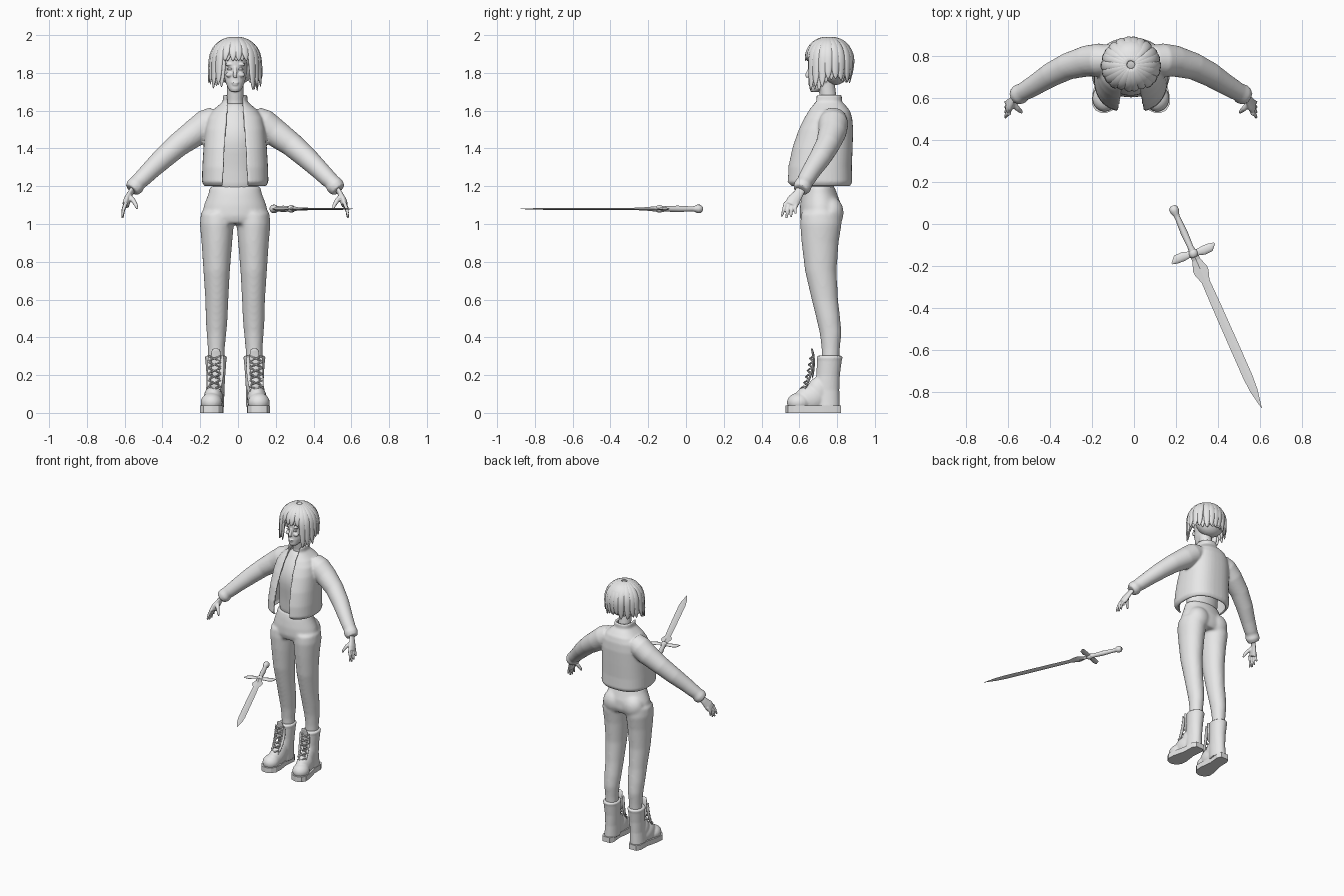
import bpy, bmesh, math, random
from mathutils import Vector, Matrix

random.seed(4)
if "Cube" in bpy.data.objects:
    bpy.data.objects.remove(bpy.data.objects["Cube"], do_unlink=True)

CX = -0.015                      # the figure's own centre line
grey = bpy.data.materials.new("plain_grey")
grey.use_nodes = True
COLOUR = (0.8, 0.8, 0.8, 1)
grey.diffuse_color = COLOUR
grey.node_tree.nodes["Principled BSDF"].inputs["Base Color"].default_value = COLOUR


def finish(name, bm, voxel=0, smooth=0, subsurf=0, shift=CX, angle=50):
    """Turn a bmesh into a shaded object, optionally fused into one skin."""
    bmesh.ops.recalc_face_normals(bm, faces=bm.faces)
    mesh = bpy.data.meshes.new(name)
    bm.to_mesh(mesh)
    bm.free()
    mesh.materials.append(grey)
    ob = bpy.data.objects.new(name, mesh)
    bpy.context.collection.objects.link(ob)
    ob.location.x = shift
    if subsurf:
        ob.modifiers.new("round", "SUBSURF").levels = subsurf
        ob.modifiers["round"].render_levels = subsurf
    if voxel:
        fuse = ob.modifiers.new("fuse", "REMESH")
        fuse.mode = "VOXEL"
        fuse.voxel_size = voxel
        fuse.use_smooth_shade = True
    if smooth:
        relax = ob.modifiers.new("relax", "SMOOTH")
        relax.iterations = smooth
    if voxel or subsurf:
        mesh.polygons.foreach_set("use_smooth", [True] * len(mesh.polygons))
    else:
        bpy.ops.object.select_all(action="DESELECT")
        ob.select_set(True)
        bpy.context.view_layer.objects.active = ob
        bpy.ops.object.shade_smooth_by_angle(angle=math.radians(angle))
    return ob


def loft(bm, rings):
    """Skin a list of equal closed rings and cap both ends."""
    rows = [[bm.verts.new(p) for p in ring] for ring in rings]
    n = len(rows[0])
    for a, b in zip(rows, rows[1:]):
        for i in range(n):
            j = (i + 1) % n
            bm.faces.new((a[i], a[j], b[j], b[i]))
    bm.faces.new(rows[0][::-1])
    bm.faces.new(rows[-1])


def stack(bm, rows, x=0, n=24):
    """Horizontal ovals: (z, half width, front y, back y[, x])."""
    rings = []
    for z, rx, yf, yb, *off in rows:
        cx = off[0] if off else x
        rings.append([Vector((cx + rx * math.cos(t), (yf + yb) / 2 + (yb - yf) / 2 * math.sin(t), z))
                      for t in (math.tau * i / n for i in range(n))])
    loft(bm, rings)


def tube(bm, path, radii, hint=(0, 0, 1), flat=1, n=12):
    """Tube along a path; hint (vector or function) sets the thin direction."""
    pts = [Vector(p) for p in path]
    rings = []
    for i, p in enumerate(pts):
        tan = (pts[min(i + 1, len(pts) - 1)] - pts[max(i - 1, 0)]).normalized()
        out = Vector(hint(p) if callable(hint) else hint)
        side = tan.cross(out).normalized()
        up = side.cross(tan)
        rings.append([p + radii[i] * (side * math.cos(t) + up * flat * math.sin(t))
                      for t in (math.tau * k / n for k in range(n))])
    loft(bm, rings)


def ball(bm, c, r):
    m = Matrix.Translation(c) @ Matrix.Diagonal((*r, 1))
    bmesh.ops.create_uvsphere(bm, u_segments=24, v_segments=16, radius=1, matrix=m)


# Head, neck and face
bm = bmesh.new()
stack(bm, [(1.70, .022, .66, .70), (1.715, .036, .654, .74), (1.75, .051, .654, .78),
           (1.79, .060, .657, .82), (1.83, .066, .656, .84), (1.88, .07, .655, .845),
           (1.93, .06, .68, .83), (1.965, .03, .72, .79)])
tube(bm, [(0, .765, 1.58), (0, .755, 1.66), (0, .74, 1.76)], [.05, .043, .045], (0, 1, 0), n=20)
tube(bm, [(0, .658, 1.83), (0, .642, 1.79), (0, .645, 1.776)], [.007, .012, .011], (0, 1, 0))
ball(bm, (0, .655, 1.748), (.02, .009, .005))
ball(bm, (0, .657, 1.738), (.016, .009, .006))
for s in (-1, 1):
    ball(bm, (s * .03, .668, 1.845), (.026, .012, .008))
    ball(bm, (s * .032, .668, 1.79), (.02, .014, .014))
    ball(bm, (s * .064, .755, 1.80), (.009, .018, .03))
finish("head", bm, voxel=.004, smooth=4)

# Eyes, thin lidded ovals
bm = bmesh.new()
for s in (-1, 1):
    ball(bm, (s * .029, .662, 1.82), (.014, .006, .006))
finish("eyes", bm)

# Hair: an inner mass and overlapping tapered locks from the crown
bm = bmesh.new()
ball(bm, (0, .782, 1.89), (.112, .10, .098))
ball(bm, (0, .79, 1.835), (.108, .082, .1))
finish("hair_mass", bm, voxel=.008, smooth=6)

bm = bmesh.new()
HEAD = Vector((0, .757, 1.86))
LOCKS = 22
for layer in range(2):
    for i in range(LOCKS):
        a = math.tau * (i + layer / 2) / LOCKS + random.uniform(-.06, .06)
        front = -math.sin(a)
        grow = 1 - .07 * layer
        drop = 0 if front > .82 else .14 if front > .2 else .105
        drop *= random.uniform(.85, 1.15)
        path = []
        for k in range(6):
            phi = math.radians(7 + 16.6 * k)
            path.append(HEAD + grow * Vector((.13 * math.sin(phi) * math.cos(a),
                                              .125 * math.sin(phi) * math.sin(a),
                                              .128 * math.cos(phi))))
        rim = path[-1] - HEAD
        for f in (.35, .7, 1):
            if drop:
                wide = 1 + (.08 * abs(math.cos(a)) - .1 * max(0, -front)) * f
                path.append(HEAD + Vector((rim.x * wide, rim.y * wide, -drop * f)))
        last = len(path) - 1
        radii = [.007 + .021 * math.sin(math.pi * min(.82 * k / last + .1, .97)) for k in range(last)]
        tube(bm, path, radii + [.003], lambda p: p - HEAD + Vector((0, 0, .01)), flat=.5, n=8)
finish("hair_locks", bm, subsurf=1)

# Shirt
bm = bmesh.new()
stack(bm, [(1.15, .12, .63, .785), (1.22, .122, .63, .785), (1.32, .122, .625, .80),
           (1.42, .13, .605, .83), (1.5, .13, .615, .84), (1.57, .115, .65, .84),
           (1.61, .075, .685, .825), (1.645, .047, .70, .80)], n=32)
finish("shirt", bm, subsurf=1)

# Jacket: an open shell fused with both sleeves
bm = bmesh.new()
E = 2.5                          # squareness of the body section
rings = []
for z, rx, yf, yb, gap in [(1.2, .163, .55, .868, .062), (1.222, .176, .53, .88, .064),
                           (1.3, .174, .535, .878, .06), (1.4, .168, .556, .882, .055),
                           (1.5, .16, .592, .885, .048), (1.56, .148, .622, .88, .043),
                           (1.6, .122, .645, .868, .04), (1.628, .088, .664, .845, .038),
                           (1.648, .066, .678, .825, .037), (1.685, .064, .675, .825, .042)]:
    ring = []
    for inset, order in ((0, 1), (.016, -1)):
        ax, ay = rx - inset, (yb - yf) / 2 - inset
        d = math.asin((gap / ax) ** (E / 2))
        side = []
        for i in range(41):
            t = -math.pi / 2 + d + (math.tau - 2 * d) * i / 40
            c, s = math.cos(t), math.sin(t)
            side.append(Vector((math.copysign(ax * abs(c) ** (2 / E), c),
                                (yf + yb) / 2 + math.copysign(ay * abs(s) ** (2 / E), s), z)))
        ring += side[::order]
    rings.append(ring)
loft(bm, rings)
for s in (-1, 1):
    tube(bm, [(s * x, y, z) for x, y, z in [
        (.1, .78, 1.555), (.15, .78, 1.53), (.21, .775, 1.485), (.3, .75, 1.42),
        (.38, .71, 1.35), (.45, .665, 1.283), (.495, .638, 1.238), (.513, .628, 1.222),
        (.53, .617, 1.2), (.548, .607, 1.18)]],
        [.07, .079, .074, .064, .058, .05, .046, .043, .049, .04], n=24)
finish("jacket", bm, voxel=.0068, smooth=5)

# Trousers: pelvis, seat and legs fused
bm = bmesh.new()
stack(bm, [(1.2, .133, .628, .785), (1.16, .142, .615, .80), (1.1, .165, .604, .822),
           (1.04, .178, .602, .826), (1.0, .165, .615, .81)], n=40)
for s in (-1, 1):
    ball(bm, (s * .08, .765, 1.06), (.08, .07, .085))
    stack(bm, [(1.06, .088, .61, .82, s * .093), (1.0, .09, .604, .824, s * .097),
               (.9, .081, .612, .808, s * .097), (.75, .07, .63, .797, s * .098),
               (.6, .061, .665, .805, s * .097), (.5, .058, .69, .817, s * .098),
               (.42, .052, .708, .823, s * .099), (.34, .045, .718, .815, s * .1),
               (.24, .043, .72, .81, s * .1)], n=28)
finish("trousers", bm, voxel=.009, smooth=10)

for s, label in ((1, "left"), (-1, "right")):
    # Hand: flat palm with four fingers and a thumb
    bm = bmesh.new()
    tube(bm, [(s * .535, .615, 1.195), (s * .556, .595, 1.16), (s * .572, .57, 1.125), (s * .58, .557, 1.1)],
         [.025, .027, .036, .036], (1, 0, .2), flat=.5)
    for i in range(4):
        y = .528 + .02 * i
        long = (.07, .08, .074, .056)[i]
        tube(bm, [(s * .577, y, 1.115), (s * .592, y - .01, 1.115 - long * .55),
                  (s * .597, y - .022 + .005 * i, 1.11 - long)], [.0105, .009, .006], (0, 1, 0))
    tube(bm, [(s * .565, .58, 1.15), (s * .54, .55, 1.125), (s * .525, .537, 1.1), (s * .518, .53, 1.08)],
         [.015, .013, .01, .006], (0, 1, 0))
    finish(label + "_hand", bm, voxel=.004, smooth=3)

    # Boot: shaft, ankle and rounded toe fused
    bm = bmesh.new()
    stack(bm, [(.03, .05, .68, .815, s * .108), (.12, .047, .675, .812, s * .104),
               (.2, .05, .69, .815, s * .102), (.28, .056, .693, .825, s * .102),
               (.293, .06, .69, .83, s * .102), (.303, .054, .695, .824, s * .102)])
    ball(bm, (s * .125, .598, .055), (.058, .064, .052))
    ball(bm, (s * .115, .66, .075), (.052, .085, .072))
    ball(bm, (s * .11, .70, .11), (.046, .06, .08))
    finish(label + "_boot", bm, voxel=.006, smooth=5)

    # Sole and heel block
    bm = bmesh.new()
    outline = [(.03, .82), (.046, .79), (.043, .71), (.06, .62), (.06, .57), (.04, .54), (.012, .528)]
    outline += [(-x, y) for x, y in outline[::-1]]
    loft(bm, [[(s * (.113 + x + (.78 - y) * .06), y, z) for x, y in outline] for z in (0, .038)])
    finish(label + "_sole", bm, angle=30)

    # Tongue, eyelet flaps and crossed laces
    bm = bmesh.new()
    tube(bm, [(s * .103, .668, .18), (s * .102, .678, .25), (s * .102, .675, .31), (s * .102, .664, .345)],
         [.022, .026, .028, .022], (0, 1, 0), flat=.25)
    for e in (-1, 1):
        tube(bm, [(s * (.113 + e * .028), .625, .115), (s * (.105 + e * .032), .66, .19),
                  (s * (.102 + e * .034), .675, .26), (s * (.102 + e * .034), .672, .31)],
             [.01, .012, .012, .007], (0, 1, 0), flat=.5)
    finish(label + "_boot_tongue", bm, subsurf=1)
    bm = bmesh.new()
    for i in range(6):
        f = i / 5
        y, z = .612 + .05 * f ** .6, .115 + .16 * f
        for e in (-1, 1):
            tube(bm, [(s * .11 - e * .032, y + .012, z), (s * .11, y - .006, z + .012), (s * .11 + e * .032, y + .012, z + .026)],
                 [.005] * 3, (0, 0, 1), n=6)
    finish(label + "_laces", bm)

# Sword: lies level, laid out along its own axis
START, AIM = Vector((.187, .075, 1.08)), Vector((.404, -.914, 0)).normalized()
ACROSS, UP = Vector((-AIM.y, AIM.x, 0)), Vector((0, 0, 1))


def along(d, w=0, h=0):
    return START + AIM * d + ACROSS * w + UP * h


bm = bmesh.new()
tube(bm, [along(d) for d in (-.012, 0, .018, .032, .05, .13, .2, .235)],
     [.012, .022, .022, .015, .013, .017, .014, .018], n=16)
finish("sword_grip", bm, shift=0)

bm = bmesh.new()
for e in (-1, 1):
    tube(bm, [along(.235 + e * b, e * w) for w, b in ((-.01, 0), (.025, .003), (.05, .006), (.085, .006), (.112, -.004))],
         [.02, .016, .022, .021, .004], flat=.4, n=10)
ball(bm, along(.235), (.022, .024, .02))
finish("sword_guard", bm, shift=0)

bm = bmesh.new()
loft(bm, [[along(d, w), along(d, 0, h), along(d, -w), along(d, 0, -h)] for d, w, h in [
    (.22, .018, .016), (.27, .02, .013), (.315, .036, .009), (.335, .035, .008), (.38, .02, .006),
    (.5, .022, .005), (.7, .023, .005), (.88, .023, .005), (.95, .018, .004), (1.04, .001, .001)]])
finish("sword_blade", bm, shift=0, angle=10)
